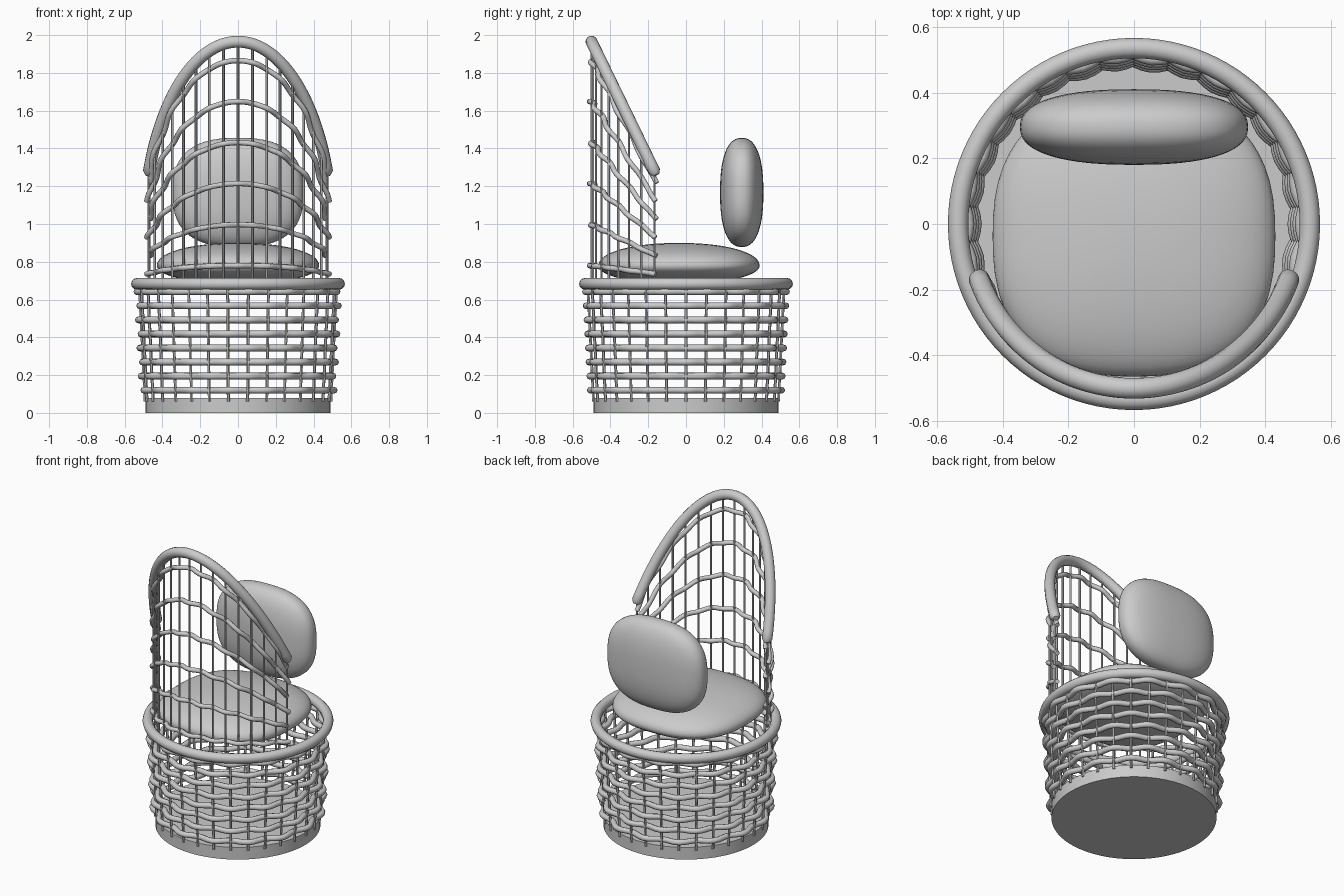
import bpy, bmesh
from math import sin, cos, pi, radians

if "Cube" in bpy.data.objects:
    bpy.data.objects.remove(bpy.data.objects["Cube"])


def tubes(name, paths, radius, cyclic=False, res=2, round_ends=False):
    """Sweep a round section along each path and turn the result into one mesh."""
    cu = bpy.data.curves.new(name, 'CURVE')
    cu.dimensions = '3D'
    cu.bevel_depth = radius
    cu.bevel_resolution = res
    cu.use_fill_caps = not cyclic
    for pts in paths:
        s = cu.splines.new('POLY')
        s.points.add(len(pts) - 1)
        for p, c in zip(s.points, pts):
            p.co = (*c, 1)
        s.use_cyclic_u = cyclic
        s.use_smooth = True
        if round_ends:
            s.points[0].radius = s.points[-1].radius = 0.55
    ob = bpy.data.objects.new(name, cu)
    bpy.context.collection.objects.link(ob)
    select(ob)
    bpy.ops.object.convert(target='MESH')
    bpy.ops.object.shade_smooth_by_angle(angle=radians(50))
    return bpy.context.object


def select(ob):
    bpy.ops.object.select_all(action='DESELECT')
    ob.select_set(True)
    bpy.context.view_layer.objects.active = ob


def cushion(name, centre, half, flat, n, e, low=1.0):
    """Pillow: superellipse outline (power n) with thickness along axis `flat` (power e)."""
    bm = bmesh.new()
    bmesh.ops.create_cube(bm, size=2)
    bmesh.ops.subdivide_edges(bm, edges=bm.edges[:], cuts=15, use_grid_fill=True)
    a, b = [i for i in range(3) if i != flat]
    for v in bm.verts:
        c = [sin(k * pi / 4) / sin(pi / 4) for k in v.co]
        outline = (abs(c[a]) ** n + abs(c[b]) ** n) ** (1 / n)
        d = (outline ** e + abs(c[flat]) ** e) ** (1 / e)
        c = [k / d for k in c]
        if c[flat] < 0:
            c[flat] *= low
        v.co = [centre[i] + c[i] * half[i] for i in range(3)]
    me = bpy.data.meshes.new(name)
    bm.to_mesh(me)
    bm.free()
    me.shade_smooth()
    ob = bpy.data.objects.new(name, me)
    bpy.context.collection.objects.link(ob)


# Solid base drum
bpy.ops.mesh.primitive_cylinder_add(vertices=64, radius=0.49, depth=0.08, location=(0, 0, 0.04))
bpy.context.object.name = "base_drum"
bpy.ops.object.shade_smooth_by_angle(angle=radians(30))

# Basket: upright stakes, woven rings and top rim
STAKES = 30


def basket_r(z):
    return 0.493 + 0.05 * (z - 0.08)


def polar(r, a, z):
    return (r * cos(a), r * sin(a), z)


angles = [2 * pi * i / STAKES for i in range(STAKES)]
tubes("basket_stakes", [[polar(basket_r(z), a, z) for z in (0.06, 0.69)] for a in angles], 0.008, res=1)
rings = []
for k in range(8):
    z = 0.12 + 0.0745 * k
    rings.append([polar(basket_r(z) + (-1) ** k * 0.014 * cos(a * STAKES / 2), a, z)
                  for a in (2 * pi * i / 120 for i in range(120))])
tubes("basket_weave", rings, 0.018, cyclic=True)
tubes("basket_rim", [[polar(0.535, 2 * pi * i / 96, 0.683) for i in range(96)]], 0.031, cyclic=True, res=4)

# Tall backrest: a cylinder wall cut by a sloping plane
SPAN, R, BOTTOM = radians(70.5), 0.5, 0.70


def wall(r, a, z):
    return (r * sin(a), -r * cos(a), z)


def top_z(a):
    return 1.275 + 2.06 * (R * cos(a) - 0.165)


frame = [wall(R, -SPAN + 2 * SPAN * i / 64, top_z(-SPAN + 2 * SPAN * i / 64)) for i in range(65)]
end = SPAN + 0.02
frame = [wall(R, -end, top_z(end))] + frame + [wall(R, end, top_z(end))]
tubes("backrest_frame", [frame], 0.032, res=4, round_ends=True)

tubes("backrest_stakes", [[wall(R, a, BOTTOM), wall(R, a, top_z(a))]
                          for a in (SPAN * i / 8 for i in range(-8, 9))], 0.007, res=1)
strands = []
for k in range(6):
    t = 0.063 + 0.1716 * k
    path = []
    for i in range(-34, 35):
        a = SPAN * i / 33.5
        r = R + (-1) ** k * 0.011 * cos(pi * 8 * a / SPAN)
        path.append(wall(r, a, BOTTOM + t * (top_z(a) - BOTTOM)))
    strands.append(path)
tubes("backrest_weave", strands, 0.0145)

# Seat and loose cushion
cushion("seat_cushion", (0, -0.037, 0.78), (0.43, 0.427, 0.12), 2, 2.5, 2.1, low=0.8)
cushion("loose_cushion", (0, 0.295, 1.167), (0.347, 0.115, 0.289), 1, 2.6, 2.4)
